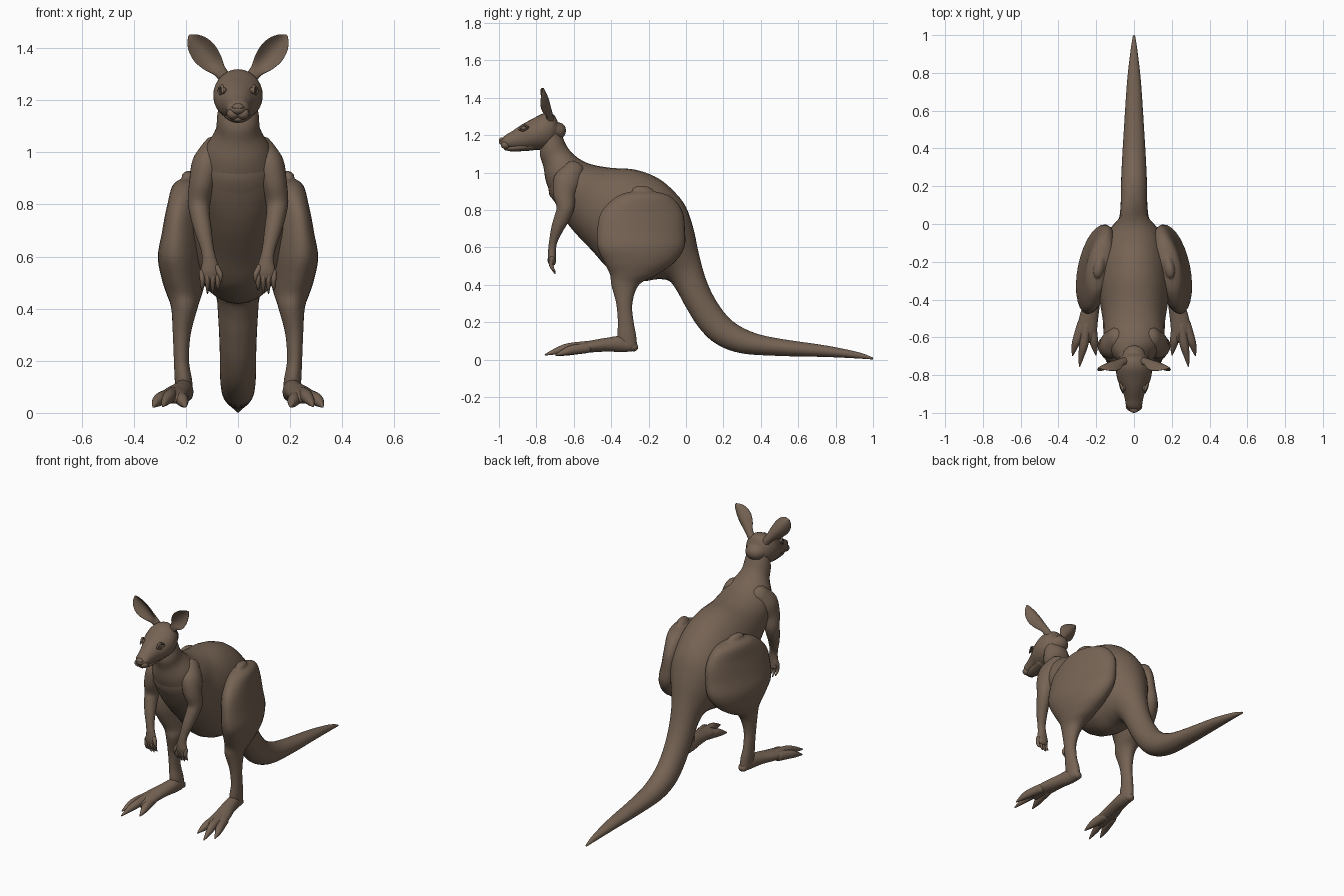
import bpy, bmesh, math
from mathutils import Vector

fur = bpy.data.materials.new("brown fur")
fur.diffuse_color = (0.18, 0.125, 0.088, 1)
SIDES = 28


def spline(rows, steps=5):
    """Catmull-Rom through rows of numbers."""
    out = []
    for i in range(len(rows) - 1):
        p = [rows[max(i - 1, 0)], rows[i], rows[i + 1], rows[min(i + 2, len(rows) - 1)]]
        for s in range(steps):
            t = s / steps
            out.append([0.5 * (2 * b + (c - a) * t + (2 * a - 5 * b + 4 * c - d) * t * t
                               + (3 * b - a - 3 * c + d) * t ** 3) for a, b, c, d in zip(*p)])
    return out + [list(rows[-1])]


def loft(name, sections, mirror=False):
    """Smooth tube through sections of (centre, half-axis u, half-axis v, bend) with round ends."""
    rows = spline([[*c, *u, *v, k] for c, u, v, k in sections])
    rings = [(Vector(r[:3]), Vector(r[3:6]), Vector(r[6:9]), r[9]) for r in rows]

    def dome(end, before):
        c, u, v, k = end
        t = (c - before[0]).normalized() * min(u.length, v.length)
        return [(c + t * math.sin(a), u * math.cos(a), v * math.cos(a), k * math.cos(a))
                for a in (0.5, 1.0, 1.4)]
    rings = dome(rings[0], rings[1])[::-1] + rings + dome(rings[-1], rings[-2])
    bm = bmesh.new()
    loops = []
    for c, u, v, k in rings:
        ring = []
        for i in range(SIDES):
            a = 2 * math.pi * i / SIDES
            ring.append(bm.verts.new(c + u * math.cos(a) + v * math.sin(a)
                                     + v.normalized() * k * math.cos(a) ** 2))
        loops.append(ring)
    for a, b in zip(loops, loops[1:]):
        for i in range(SIDES):
            j = (i + 1) % SIDES
            bm.faces.new((a[i], a[j], b[j], b[i]))
    bm.faces.new(loops[0])
    bm.faces.new(loops[-1])
    return finish(name, bm, mirror)


def finish(name, bm, mirror):
    bmesh.ops.recalc_face_normals(bm, faces=bm.faces)
    for f in bm.faces:
        f.smooth = True
    me = bpy.data.meshes.new(name)
    bm.to_mesh(me)
    bm.free()
    me.materials.append(fur)
    ob = bpy.data.objects.new(name, me)
    bpy.context.collection.objects.link(ob)
    if mirror:
        ob.modifiers.new("Mirror", "MIRROR").use_mirror_merge = False
    return ob


def spine(name, rows):
    """Central part: upper (y, z), lower (y, z), half width."""
    loft(name, [((0, (a + c) / 2, (b + d) / 2), (w, 0, 0), (0, (a - c) / 2, (b - d) / 2), 0)
                for a, b, c, d, w in rows])


def limb(name, pts):
    """Mirrored tube along (x, y, z, side radius, other radius)."""
    secs = []
    for i, p in enumerate(pts):
        t = (Vector(pts[min(i + 1, len(pts) - 1)][:3]) - Vector(pts[max(i - 1, 0)][:3])).normalized()
        u = (Vector((1, 0, 0)) - t * t.x).normalized()
        secs.append((p[:3], u * p[3], t.cross(u) * p[4], 0))
    loft(name, secs, True)


def ball(name, loc, size):
    bm = bmesh.new()
    bmesh.ops.create_uvsphere(bm, u_segments=16, v_segments=10, radius=1)
    for v in bm.verts:
        v.co = Vector([l + s * c for l, s, c in zip(loc, size, v.co)])
    finish(name, bm, loc[0] != 0)


# neck, torso and tail in one sweep
spine("body_and_tail", [
    (-.69, 1.26, -.775, 1.15, .07), (-.66, 1.19, -.78, 1.09, .08), (-.63, 1.13, -.762, 1.03, .087),
    (-.58, 1.08, -.745, .94, .125), (-.51, 1.045, -.69, .82, .158), (-.40, 1.025, -.62, .71, .165),
    (-.27, 1.015, -.50, .58, .18)])
spine("belly_and_tail", [
    (-.51, 1.04, -.688, .825, .155), (-.40, 1.025, -.62, .71, .165),
    (-.27, 1.015, -.50, .58, .185), (-.15, .97, -.40, .475, .195), (-.06, .895, -.26, .42, .185),
    (0, .815, -.15, .43, .155), (.04, .70, -.09, .42, .115), (.07, .56, -.05, .37, .085),
    (.11, .42, 0, .28, .075), (.17, .30, .07, .17, .07), (.25, .205, .16, .085, .069),
    (.36, .145, .29, .035, .064), (.5, .112, .49, .02, .054), (.75, .075, .75, .014, .037),
    (.92, .04, .92, .006, .018), (.995, .013, .995, .001, .006)])

# head
spine("head", [
    (-.985, 1.18, -.978, 1.145, .026), (-.965, 1.2, -.955, 1.13, .042), (-.93, 1.221, -.925, 1.125, .048),
    (-.88, 1.255, -.88, 1.122, .062), (-.82, 1.288, -.83, 1.122, .087), (-.76, 1.317, -.78, 1.122, .095),
    (-.71, 1.312, -.735, 1.13, .083), (-.685, 1.27, -.70, 1.17, .06)])
spine("lower_jaw", [
    (-.962, 1.14, -.962, 1.118, .02), (-.93, 1.15, -.93, 1.113, .035),
    (-.88, 1.16, -.88, 1.114, .045), (-.82, 1.17, -.82, 1.118, .055)])
ball("nose", (0, -.984, 1.174), (.023, .016, .014))
ball("muzzle_cheek", (.019, -.965, 1.148), (.025, .025, .022))
ball("eye", (.056, -.868, 1.237), (.013, .016, .013))
limb("eyelid_upper", [(.058, -.892, 1.231, .005, .005), (.061, -.872, 1.254, .007, .006),
                      (.072, -.845, 1.244, .006, .005)])
limb("eyelid_lower", [(.058, -.892, 1.230, .004, .004), (.070, -.87, 1.224, .004, .004),
                      (.076, -.845, 1.238, .004, .004)])

# ears: cupped leaves opening forward
ear = []
for x, y, z, w, d, k in [(.042, -.725, 1.275, .024, .022, 0), (.070, -.73, 1.312, .026, .018, .008),
                         (.098, -.732, 1.345, .042, .011, .03), (.128, -.738, 1.38, .05, .008, .038),
                         (.155, -.748, 1.412, .043, .006, .03), (.176, -.758, 1.436, .025, .005, .014),
                         (.185, -.762, 1.447, .008, .004, .003)]:
    ear.append(((x, y, z), (w * .75, 0, -w * .66), (0, -d, 0), k))
loft("ear", ear, True)

# hind leg: broad thigh, slim shin, ankle (z, x, y, side radius, front radius, outward turn)
leg = []
for z, x, y, rx, ry, turn in [
        (.90, .185, -.23, .03, .06, .2), (.87, .182, -.225, .065, .15, .2), (.79, .186, -.235, .075, .222, .22),
        (.69, .195, -.24, .085, .24, .22), (.60, .205, -.24, .093, .236, .2), (.52, .208, -.25, .083, .19, .15),
        (.455, .206, -.28, .067, .127, .1), (.40, .206, -.325, .05, .074, 0), (.30, .216, -.33, .034, .043, 0),
        (.20, .217, -.322, .029, .042, 0), (.13, .21, -.317, .033, .05, 0), (.075, .205, -.31, .033, .048, 0)]:
    c, s = math.cos(turn), math.sin(turn)
    leg.append(((x, y, z), (rx * c, rx * s, 0), (ry * s, -ry * c, 0), 0))
loft("hind_leg", leg, True)

# long hind foot and clawed toes
limb("hind_foot", [(.202, -.28, .068, .028, .024), (.207, -.34, .083, .036, .043),
                   (.222, -.42, .08, .042, .037), (.24, -.50, .071, .05, .032),
                   (.25, -.57, .063, .052, .027), (.255, -.61, .055, .042, .02)])
for name, pts in {
        "middle_toe": [(.25, -.53, .072), (.264, -.63, .062), (.277, -.69, .046), (.288, -.752, .026)],
        "outer_toe": [(.275, -.53, .062), (.3, -.61, .052), (.314, -.65, .040), (.325, -.695, .024)],
        "inner_toe": [(.225, -.53, .062), (.215, -.61, .05), (.208, -.65, .038), (.202, -.692, .024)]}.items():
    limb(name, [(*p, r, r * 1.05) for p, r in zip(pts, (.026, .024, .017, .004))])

# fore leg with hand
limb("fore_leg", [(.09, -.60, 1.01, .05, .06), (.118, -.635, .95, .06, .075), (.138, -.65, .88, .05, .06),
                  (.15, -.645, .81, .043, .047), (.146, -.662, .76, .038, .042), (.134, -.688, .70, .033, .033),
                  (.118, -.71, .63, .025, .022), (.11, -.716, .585, .028, .021),
                  (.107, -.717, .545, .037, .021), (.106, -.714, .52, .034, .018)])
for i in range(4):
    x = .077 + .02 * i
    low = .472 - .012 * (i in (1, 2))
    limb("finger_%d" % (i + 1), [(x + .002, -.717, .54, .011, .013), (x, -.722, .512, .010, .012),
                                 (x, -.714, .488, .008, .009), (x, -.70, low, .003, .003)])
limb("thumb", [(.083, -.722, .56, .012, .012), (.068, -.73, .53, .010, .010), (.066, -.727, .505, .003, .004)])
